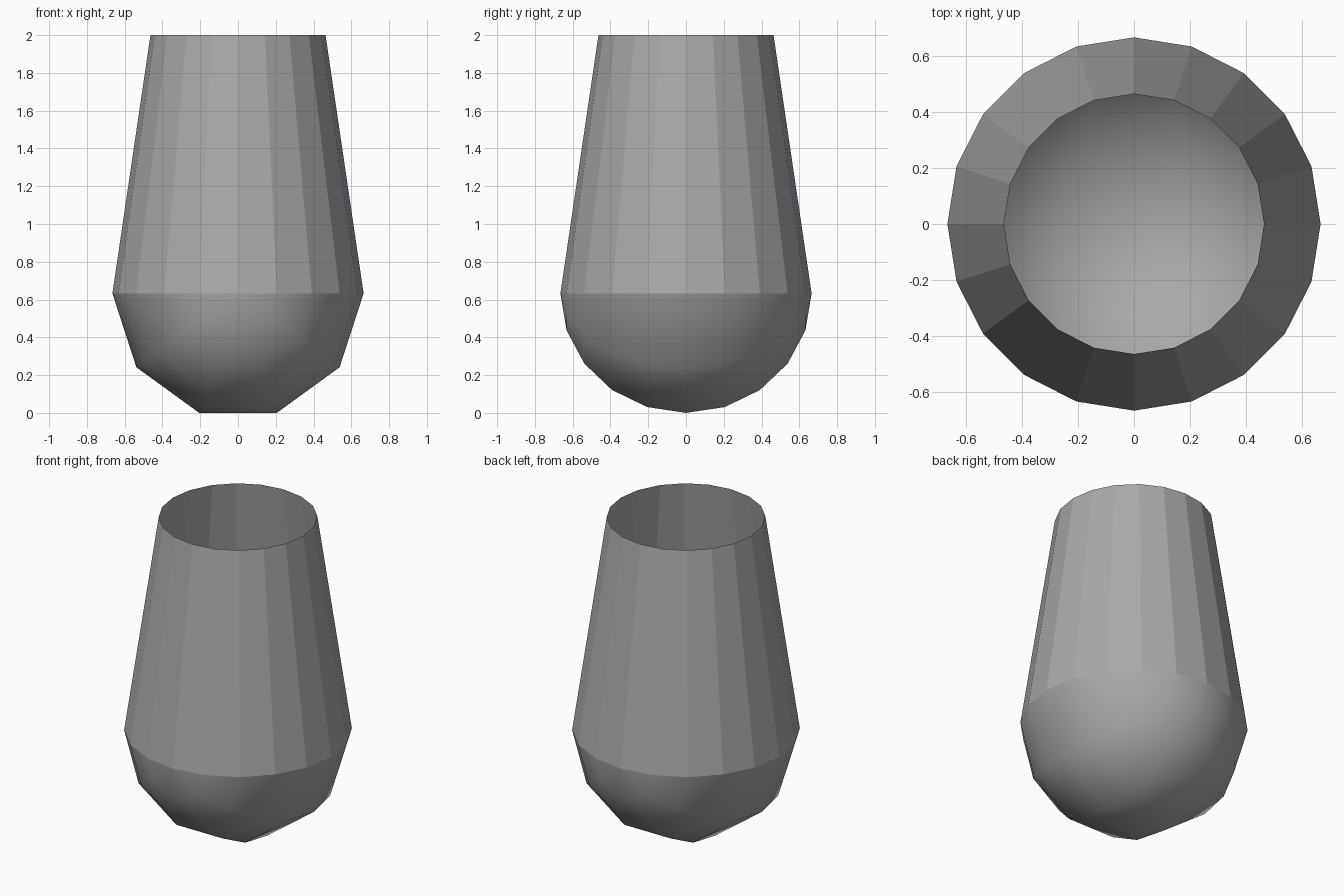
import bpy, bmesh, math
from mathutils import Vector

old = bpy.data.objects.get("Cube")
if old:
    bpy.data.objects.remove(old, do_unlink=True)

RADIUS = 0.665
TOP_SCALE = 0.697
HEIGHT = 2.0
RIM_Z = RADIUS * math.cos(math.radians(18))

# Plain grey material
grey = bpy.data.materials.new("grey")
grey.use_nodes = True
colour = (0.4, 0.4, 0.4, 1)
grey.diffuse_color = colour
grey.node_tree.nodes["Principled BSDF"].inputs["Base Color"].default_value = colour

bm = bmesh.new()

# Rounded bowl: a half circle swept under the rim, with its poles at front and back
arc = []
for i in range(11):
    t = math.radians(-90 + 18 * i)
    arc.append(bm.verts.new((RADIUS * math.cos(t), RADIUS * math.sin(t), 0)))
edges = [bm.edges.new(pair) for pair in zip(arc, arc[1:])]
bmesh.ops.spin(bm, geom=arc + edges, cent=(0, 0, 0), axis=(0, 1, 0),
               angle=math.pi, steps=5)
bmesh.ops.remove_doubles(bm, verts=bm.verts[:], dist=0.001)
if min(v.co.z for v in bm.verts) > -0.1:
    for v in bm.verts:
        v.co.z = -v.co.z
for f in bm.faces:
    f.smooth = True
bmesh.ops.translate(bm, verts=bm.verts[:], vec=Vector((0, 0, RIM_Z)))

# Tapered, faceted wall rising from the rim, open at the top
rim = [e for e in bm.edges if e.is_boundary]
wall = bmesh.ops.extrude_edge_only(bm, edges=rim)["geom"]
for item in wall:
    if isinstance(item, bmesh.types.BMVert):
        item.co = Vector((item.co.x * TOP_SCALE, item.co.y * TOP_SCALE, HEIGHT))
    elif isinstance(item, bmesh.types.BMFace):
        item.smooth = False
for f in bm.faces:
    if max(v.co.z for v in f.verts) > RIM_Z + 0.1:
        f.smooth = False
bmesh.ops.recalc_face_normals(bm, faces=bm.faces[:])

mesh = bpy.data.meshes.new("tapered_vessel")
bm.to_mesh(mesh)
bm.free()
mesh.materials.append(grey)
vessel = bpy.data.objects.new("tapered_vessel", mesh)
bpy.context.collection.objects.link(vessel)
